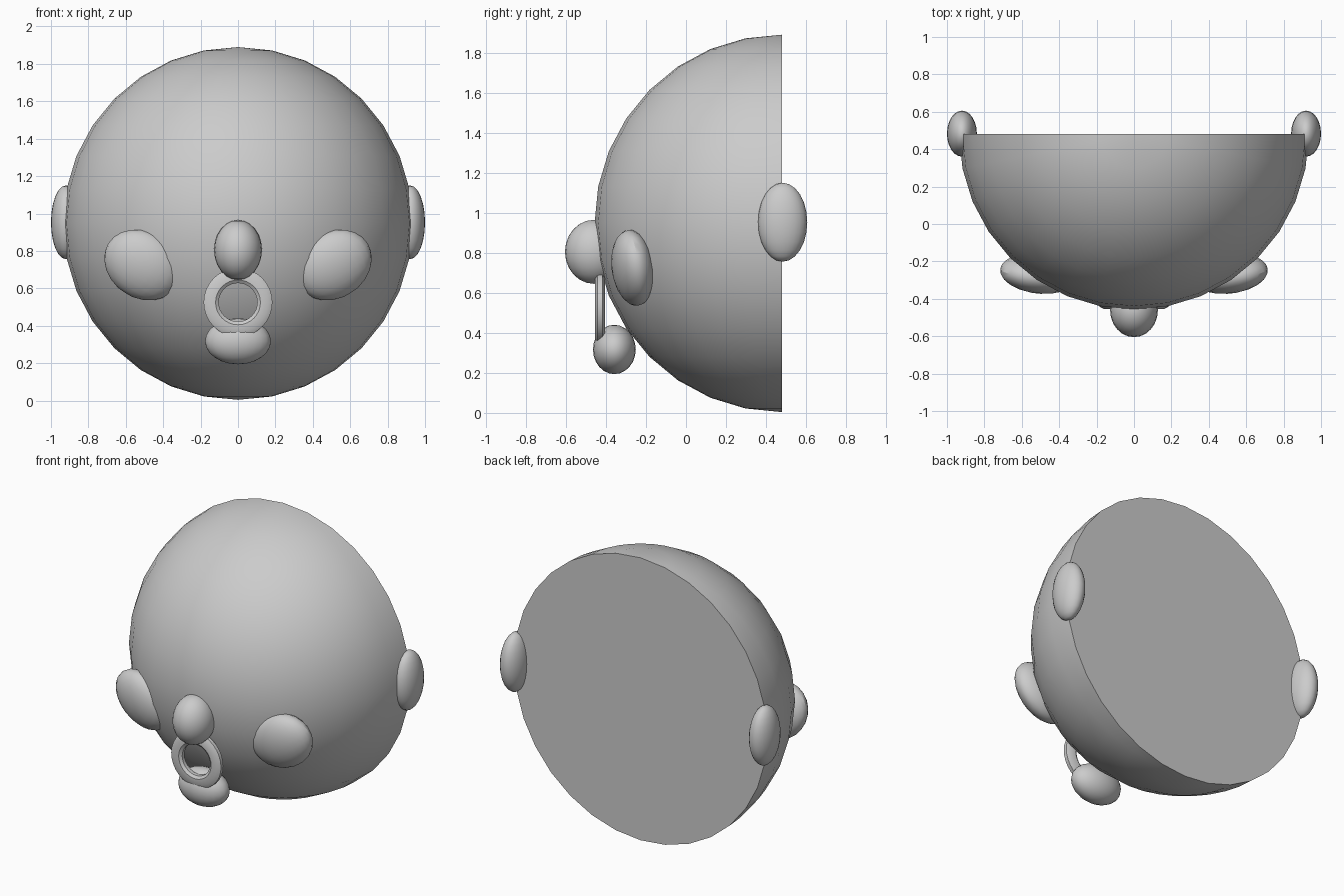
import bpy, bmesh, math
from mathutils import Matrix, Euler

if "Cube" in bpy.data.objects:
    bpy.data.objects.remove(bpy.data.objects["Cube"])


def finish(bm, name):
    bmesh.ops.recalc_face_normals(bm, faces=bm.faces)
    mesh = bpy.data.meshes.new(name)
    bm.to_mesh(mesh)
    bm.free()
    ob = bpy.data.objects.new(name, mesh)
    bpy.context.collection.objects.link(ob)
    bpy.ops.object.select_all(action='DESELECT')
    ob.select_set(True)
    bpy.context.view_layer.objects.active = ob
    bpy.ops.object.shade_smooth_by_angle(angle=math.radians(30))
    return ob


def ellipsoid(name, loc, radii, rot=None, half=False, segs=32):
    bm = bmesh.new()
    bmesh.ops.create_uvsphere(bm, u_segments=segs, v_segments=segs // 2, radius=1)
    if half:
        # keep the front half and close the back with a flat face
        geom = bm.verts[:] + bm.edges[:] + bm.faces[:]
        bmesh.ops.bisect_plane(bm, geom=geom, dist=1e-4, plane_co=(0, 0, 0),
                               plane_no=(0, 1, 0), clear_outer=True)
        rim = [e for e in bm.edges if e.is_boundary]
        bmesh.ops.contextual_create(bm, geom=rim)
    m = Matrix.Translation(loc) @ (rot or Matrix()) @ Matrix.Diagonal((*radii, 1))
    bmesh.ops.transform(bm, matrix=m, verts=bm.verts)
    return finish(bm, name)


def ring(name, loc, profile, segs=32):
    # lathe a closed (radius, y) profile around the y axis
    bm = bmesh.new()
    rows = []
    for i in range(segs):
        a = 2 * math.pi * i / segs
        rows.append([bm.verts.new((loc[0] + r * math.cos(a), loc[1] + y,
                                   loc[2] + r * math.sin(a))) for r, y in profile])
    n = len(profile)
    for i in range(segs):
        p, q = rows[i], rows[(i + 1) % segs]
        for j in range(n):
            k = (j + 1) % n
            bm.faces.new((p[j], p[k], q[k], q[j]))
    return finish(bm, name)


# Head: half ball with a flat back
ellipsoid("head", (0, 0.48, 0.947), (0.935, 0.937, 0.943), half=True)

# Nose and lower lip
ellipsoid("nose", (0, -0.46, 0.805), (0.128, 0.145, 0.16), segs=24)
ellipsoid("lower_lip", (0, -0.358, 0.317), (0.176, 0.107, 0.123), segs=24)

# Mouth ring
ring("mouth_ring", (0, -0.43, 0.525),
     [(0.184, -0.012), (0.16, -0.025), (0.12, -0.025), (0.103, -0.012),
      (0.103, 0.012), (0.12, 0.025), (0.16, 0.025), (0.184, 0.012)])

# Ears and cheeks, mirrored left and right
for side, s in (("right", 1), ("left", -1)):
    ellipsoid(side + "_ear", (s * 0.92, 0.483, 0.953), (0.08, 0.123, 0.197), segs=24)
    tilt = (Matrix.Rotation(s * 0.147, 4, 'Z') @ Matrix.Rotation(0.167, 4, 'X')
            @ Matrix.Rotation(s * math.radians(-33), 4, 'Y'))
    ellipsoid(side + "_cheek", (s * 0.51, -0.265, 0.725), (0.217, 0.104, 0.18), tilt, segs=24)
